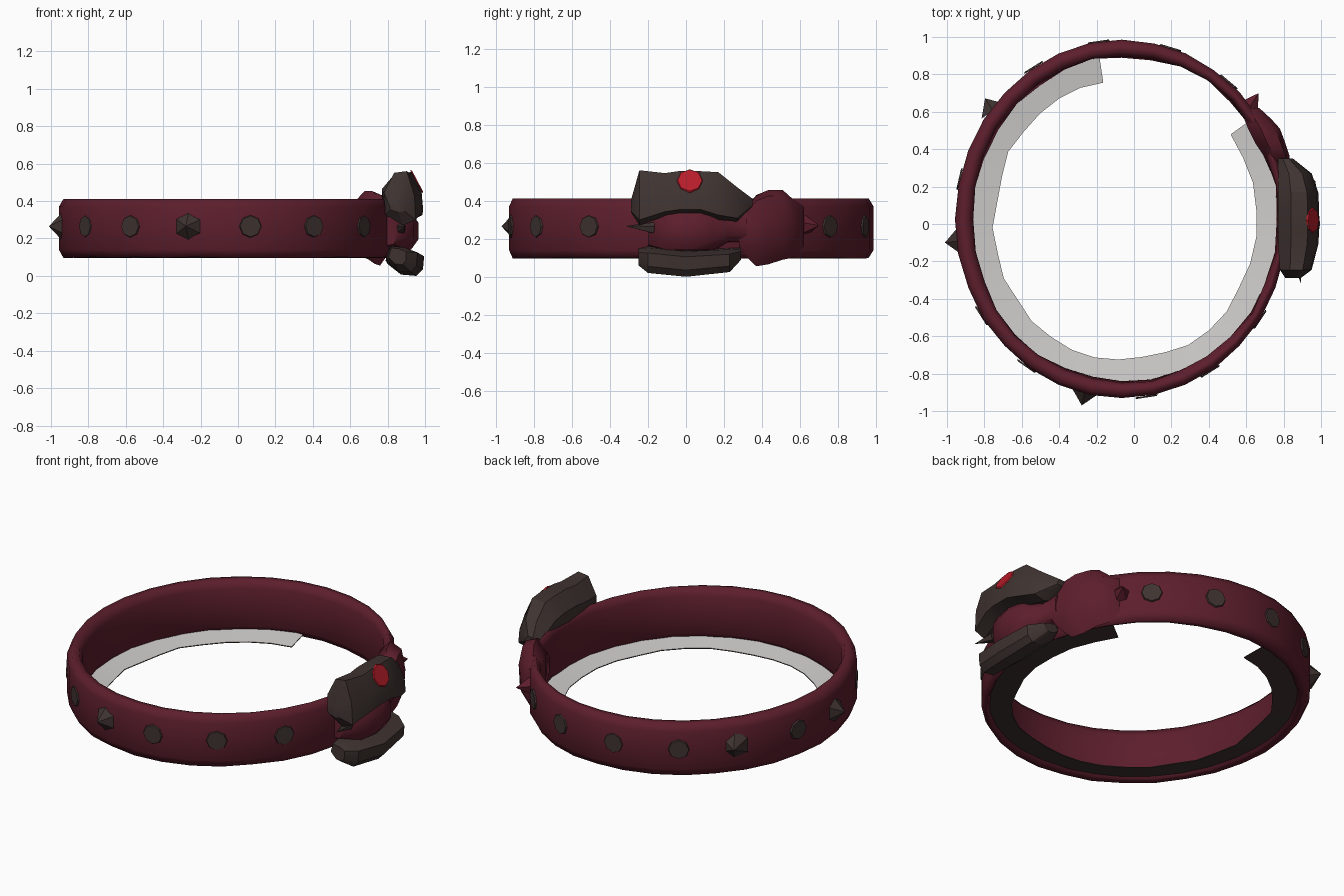
import bpy, bmesh, math, random
from mathutils import Vector

if "Cube" in bpy.data.objects:
    bpy.data.objects.remove(bpy.data.objects["Cube"])

random.seed(4)


def material(name, rgb):
    m = bpy.data.materials.new(name)
    m.diffuse_color = (*rgb, 1)
    m.use_nodes = True
    m.node_tree.nodes["Principled BSDF"].inputs["Base Color"].default_value = m.diffuse_color
    return m


RED = material("maroon leather", (0.108, 0.013, 0.025))
DARK = material("dark brown metal", (0.049, 0.033, 0.030))
GEM = material("red gem", (0.47, 0.012, 0.022))
PALE = material("pale lining", (0.62, 0.61, 0.60))


def finish(name, bm, mats, angle=35):
    bmesh.ops.recalc_face_normals(bm, faces=bm.faces)
    me = bpy.data.meshes.new(name)
    bm.to_mesh(me)
    bm.free()
    for m in mats:
        me.materials.append(m)
    ob = bpy.data.objects.new(name, me)
    bpy.context.collection.objects.link(ob)
    bpy.ops.object.select_all(action='DESELECT')
    ob.select_set(True)
    bpy.context.view_layer.objects.active = ob
    bpy.ops.object.shade_smooth_by_angle(angle=math.radians(angle))
    return ob


def loft(name, sections, mats, closed=False, angle=35):
    """Skin a list of equal-length cross-sections."""
    bm = bmesh.new()
    rows = [[bm.verts.new(p) for p in s] for s in sections]
    n = len(rows[0])
    for i in range(len(rows) - (0 if closed else 1)):
        a, b = rows[i], rows[(i + 1) % len(rows)]
        for j in range(n):
            k = (j + 1) % n
            bm.faces.new((a[j], a[k], b[k], b[j]))
    if not closed:
        bm.faces.new(rows[0])
        bm.faces.new(rows[-1])
    return finish(name, bm, mats, angle)


def ring_point(deg, offset, z):
    """Point on the oval band, moved outwards by offset."""
    a = math.radians(deg)
    return Vector((-0.065 + (0.89 + offset) * math.cos(a),
                   0.025 + (0.958 + offset) * math.sin(a), z))


def thickness(deg):
    """The band is thinner beside the buckle."""
    return 0.088 - 0.035 * max(0, math.cos(math.radians(deg)))


def cone(name, pos, direction, r1, r2, depth, sides, mat):
    bm = bmesh.new()
    bmesh.ops.create_cone(bm, cap_ends=True, segments=sides, radius1=r1, radius2=r2, depth=depth)
    q = Vector(direction).to_track_quat('Z', 'Y')
    for v in bm.verts:
        v.co = q @ (v.co + Vector((0, 0, depth / 2))) + Vector(pos)
    return finish(name, bm, [mat], 30)


# Leather band: rounded edges, slightly uneven inside
SEG = 32
band = []
for i in range(SEG):
    d = i * 360 / SEG
    t = thickness(d)
    j = random.uniform(-0.003, 0.003)
    low = 0.095 + random.uniform(0, 0.006)
    prof = [(j, 0.14), (j, 0.37), (-0.022, 0.412), (-t + 0.022, 0.412),
            (-t + random.uniform(-0.008, 0.008), 0.37),
            (-t + random.uniform(-0.012, 0.008), 0.14),
            (-t + 0.022, low), (-0.022, low)]
    band.append([ring_point(d, r, z) for r, z in prof])
loft("leather_band", band, [RED], closed=True, angle=75)

# Lining flap along the lower edge, pale above and dark below
flap = []
for i in range(29):
    d = 98.5 + i * (297 / 28)
    t = thickness(d)
    w = -t - 0.12 + random.uniform(-0.012, 0.012)
    flap.append([ring_point(d, -t + 0.02, 0.118), ring_point(d, w, 0.100),
                 ring_point(d, w, 0.095), ring_point(d, -t + 0.02, 0.113)])
lining = loft("lining_flap", flap, [PALE, DARK])
for p in lining.data.polygons:
    p.material_index = 0 if p.normal.z > 0.2 else 1

# Studs around the band; three of them are pointed
for d in (257, 278.5, 302, 326, 235, 212.5, 187, 167, 142, 122, 98, 73, 50):
    n = Vector((math.cos(math.radians(d)), math.sin(math.radians(d)), 0))
    if d in (257, 187, 142):
        lean = Vector((n.y, -n.x, 0)) * (0.35 if d == 142 else 0.0)
        cone("pointed_stud", ring_point(d, -0.017, 0.265), n + lean, 0.085, 0.0, 0.08, 6, DARK)
    else:
        cone("flat_stud", ring_point(d, -0.004, 0.265), n, 0.06, 0.056, 0.009, 8, DARK)


def jaw(name, rows, prof, mats, angle=30):
    """Loft along y; rows hold y, x and z ranges, prof is in 0..1 units."""
    return loft(name, [[(x0 + u * (x1 - x0), y, z0 + v * (z1 - z0)) for u, v in prof]
                       for y, x0, x1, z0, z1 in rows], mats, angle=angle)


# Buckle upper half, with sloping brow
UPPER = [(0.05, 0.2), (0.0, 0.6), (0.32, 0.97), (0.72, 1.0), (0.96, 0.55), (1.0, 0.1), (0.6, 0.0)]
jaw("buckle_upper", [(-0.29, 0.81, 0.89, 0.34, 0.40), (-0.245, 0.78, 0.95, 0.27, 0.56),
                     (-0.11, 0.77, 0.985, 0.32, 0.545), (-0.04, 0.77, 0.99, 0.33, 0.555),
                     (0.08, 0.77, 0.99, 0.33, 0.555), (0.17, 0.77, 0.985, 0.30, 0.55),
                     (0.27, 0.77, 0.95, 0.29, 0.47), (0.35, 0.77, 0.85, 0.37, 0.41)],
    UPPER, [DARK])

# Gem set in the brow: an eight-sided plate on the sloping face
bm = bmesh.new()
bmesh.ops.create_cone(bm, cap_ends=True, segments=8, radius1=0.07, radius2=0.064, depth=0.009)
slope = Vector((0.101, 0, 0.053)).normalized().to_track_quat('Z', 'Y')
for v in bm.verts:
    v.co = slope @ v.co + Vector((0.956, 0.02, 0.505))
finish("gem", bm, [GEM])

# Buckle lower half
LOWER = [(0.05, 0.45), (0.4, 0.05), (0.8, 0.0), (0.97, 0.25), (1.0, 0.75), (0.6, 0.95), (0.2, 1.0)]
jaw("buckle_lower", [(-0.25, 0.80, 0.90, 0.06, 0.15), (-0.20, 0.78, 0.96, 0.02, 0.16),
                     (0.0, 0.79, 0.995, 0.0, 0.14), (0.23, 0.78, 0.97, 0.025, 0.15),
                     (0.29, 0.79, 0.89, 0.09, 0.15)],
    LOWER, [DARK])

# Prong
cone("prong", (0.87, -0.17, 0.255), (0.15, -1, 0.08), 0.032, 0.0, 0.15, 5, DARK)

# Strap bulging out through the buckle
jaw("strap_bulge", [(-0.20, 0.76, 0.85, 0.16, 0.32), (-0.10, 0.77, 0.94, 0.13, 0.35),
                    (0.02, 0.77, 0.965, 0.13, 0.35), (0.14, 0.77, 0.94, 0.13, 0.35),
                    (0.22, 0.76, 0.87, 0.18, 0.31), (0.32, 0.74, 0.84, 0.18, 0.34)],
    [(0, 0), (0.8, 0.05), (1, 0.3), (1, 0.7), (0.8, 0.95), (0, 1)], [RED], 50)

# Gathered strap end behind the buckle
KNOT = [(0, 0.3), (0, 0.8), (0.4, 1), (0.85, 0.92), (1, 0.6), (0.95, 0.25), (0.5, 0)]
jaw("strap_knot", [(0.28, 0.73, 0.84, 0.14, 0.32), (0.37, 0.69, 0.83, 0.055, 0.43),
                   (0.43, 0.65, 0.81, 0.065, 0.455), (0.51, 0.61, 0.78, 0.09, 0.455),
                   (0.56, 0.59, 0.735, 0.10, 0.41), (0.62, 0.56, 0.67, 0.14, 0.38)],
    KNOT, [RED], 50)
cone("strap_tip", (0.60, 0.60, 0.27), (0.5, 0.75, 0), 0.075, 0.0, 0.12, 5, RED)
